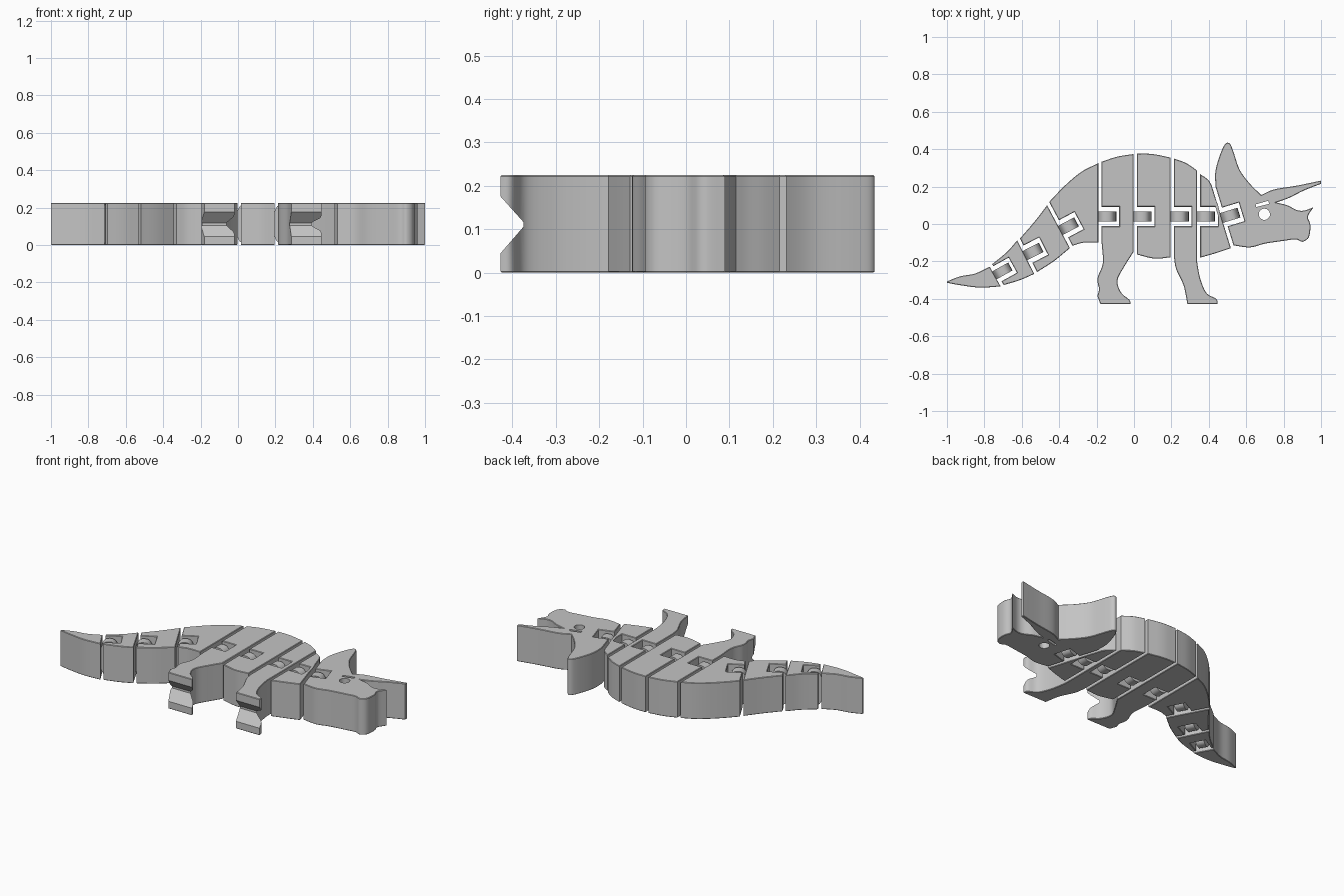
import bpy
import bmesh
from math import radians, cos, sin, pi
from mathutils import Matrix, Vector

HEIGHT = 0.225      # thickness of the flat body
GAP = 0.009         # half the slit between two segments
SOCKET = 0.103      # how far a socket reaches into its segment
X, Y, Z = Vector((1, 0, 0)), Vector((0, 1, 0)), Vector((0, 0, 1))

cube = bpy.data.objects.get("Cube")
if cube:
    bpy.data.objects.remove(cube, do_unlink=True)

grey = bpy.data.materials.new("plain_grey")
grey.use_nodes = True
colour = (0.55, 0.55, 0.55, 1)
grey.diffuse_color = colour
grey.node_tree.nodes["Principled BSDF"].inputs["Base Color"].default_value = colour


def frame(origin, ax, ay, az):
    """Matrix that maps local axes to the given directions."""
    m = Matrix((ax, ay, az)).transposed().to_4x4()
    m.translation = Vector(origin)
    return m


def smooth_run(points, steps=5):
    """Catmull-Rom curve through a few points."""
    p = [Vector(q) for q in points]
    if len(p) < 3:
        return p
    p = [2 * p[0] - p[1]] + p + [2 * p[-1] - p[-2]]
    out = []
    for a, b, c, d in zip(p, p[1:], p[2:], p[3:]):
        for i in range(steps):
            t = i / steps
            out.append((2 * b + (c - a) * t + (2 * a - 5 * b + 4 * c - d) * t ** 2
                        + (3 * b - a - 3 * c + d) * t ** 3) / 2)
    return out + [p[-2]]


def prism(name, outline, depth, matrix, bevel=0.0):
    """Extrude a closed outline, centred on its own plane."""
    bm = bmesh.new()
    pts = []
    for q in outline:
        if not pts or (Vector(q) - pts[-1]).length > 0.002:
            pts.append(Vector(q))
    face = bm.faces.new([bm.verts.new((q[0], q[1], -depth / 2)) for q in pts])
    new = bmesh.ops.extrude_face_region(bm, geom=[face])["geom"]
    bmesh.ops.translate(bm, vec=Z * depth,
                        verts=[v for v in new if isinstance(v, bmesh.types.BMVert)])
    bmesh.ops.recalc_face_normals(bm, faces=bm.faces)
    if bevel:
        rim = [e for e in bm.edges if abs(e.verts[0].co.z - e.verts[1].co.z) < depth / 2]
        bmesh.ops.bevel(bm, geom=rim, offset=bevel, segments=1, affect='EDGES',
                        clamp_overlap=True)
    bm.transform(matrix)
    bmesh.ops.recalc_face_normals(bm, faces=bm.faces)
    mesh = bpy.data.meshes.new(name)
    bm.to_mesh(mesh)
    bm.free()
    mesh.materials.append(grey)
    obj = bpy.data.objects.new(name, mesh)
    bpy.context.collection.objects.link(obj)
    return obj


def activate(obj):
    bpy.ops.object.select_all(action='DESELECT')
    obj.select_set(True)
    bpy.context.view_layer.objects.active = obj


def carve(obj, cutter):
    """Subtract the cutter and throw it away."""
    cutter.hide_render = True
    mod = obj.modifiers.new("carve", 'BOOLEAN')
    mod.operation, mod.solver, mod.object = 'DIFFERENCE', 'EXACT', cutter
    activate(obj)
    bpy.ops.object.modifier_apply(modifier=mod.name)
    bpy.data.objects.remove(cutter, do_unlink=True)


class Joint:
    """A slit across the body, with a link reaching forward into a socket."""

    def __init__(self, x, y, angle, half=0.052):
        self.p, a = Vector((x, y)), radians(angle)
        self.d, self.v = Vector((cos(a), sin(a))), Vector((-sin(a), cos(a)))
        self.half = half

    def at(self, u, v):
        return self.p + self.d * u + self.v * v

    def snap(self, point, u):
        return self.at(u, (Vector(point) - self.p).dot(self.v))

    def socket(self):
        w = self.half
        return [self.at(u, v) for u, v in ((GAP, -w), (SOCKET, -w), (SOCKET, w), (GAP, w))]

    def link(self, name):
        # rounded hinge tongue, seen from its side
        oval = []
        for i in range(32):
            c, s = cos(i * pi / 16), sin(i * pi / 16)
            oval.append((0.036 + 0.052 * abs(c) ** 0.75 * (1 if c > 0 else -1),
                         HEIGHT / 2 + 0.106 * abs(s) ** 0.75 * (1 if s > 0 else -1)))
        d = self.d.to_3d()
        return prism(name, oval, self.half * 1.05, frame(self.p.to_3d(), d, Z, d.cross(Z)))


def segment(name, left, right, upper, lower):
    """Body piece: runs along the back, then runs along the belly, clockwise."""
    if left:
        upper[0][0] = left.snap(upper[0][0], GAP)
        lower[-1][-1] = left.snap(lower[-1][-1], GAP)
    if right:
        upper[-1][-1] = right.snap(upper[-1][-1], -GAP)
        lower[0][0] = right.snap(lower[0][0], -GAP)
    outline = [q for run in upper + lower for q in smooth_run(run)]
    if left:
        outline += left.socket()
    return prism(name, outline, HEIGHT, Matrix.Translation(Z * HEIGHT / 2), 0.003)


tail_a = Joint(-.738, -.270, 29, 0.046)
tail_b = Joint(-.575, -.165, 27)
tail_c = Joint(-.385, -.030, 28)
hip, waist, chest, shoulder = [Joint(x, .04, 0) for x in (-.182, .006, .205, .345)]
neck_joint = Joint(.477, .035, 17)

# Tail
parts = [
    segment("tail_tip", None, tail_a,
            [[(-1, -.307), (-.93, -.28), (-.85, -.265), (-.765, -.225)]],
            [[(-.715, -.335), (-.825, -.34), (-.93, -.327), (-1, -.314)]]),
    segment("tail_middle", tail_a, tail_b,
            [[(-.75, -.21), (-.68, -.15), (-.62, -.085)]],
            [[(-.53, -.265), (-.61, -.3), (-.70, -.328)]]),
    segment("tail_base", tail_b, tail_c,
            [[(-.605, -.075), (-.53, .015), (-.465, .1)]],
            [[(-.345, -.13), (-.43, -.2), (-.515, -.255)]]),
    # Trunk
    segment("rump", tail_c, hip,
            [[(-.45, .12), (-.37, .205), (-.28, .28), (-.19, .325)]],
            [[(-.19, -.1), (-.27, -.1), (-.33, -.117)]]),
    segment("belly", waist, chest,
            [[(.015, .376), (.1, .374), (.195, .355)]],
            [[(.195, -.178), (.11, -.185), (.015, -.163)]]),
    segment("neck", shoulder, neck_joint,
            [[(.355, .267), (.395, .238), (.42, .21)]],
            [[(.515, -.13), (.44, -.155), (.355, -.18)]]),
]

# Trunk pieces that carry the legs
hind = segment("hind_leg_segment", hip, waist,
               [[(-.173, .333), (-.09, .36), (-.003, .374)]],
               [[(-.003, -.15), (-.05, -.225), (-.088, -.3), (-.07, -.365), (-.025, -.405),
                 (-.018, -.427)],
                [(-.18, -.427), (-.196, -.385)],
                [(-.186, -.35), (-.195, -.29), (-.167, -.21), (-.173, -.1)]])
front = segment("front_leg_segment", chest, shoulder,
                [[(.215, .35), (.28, .325), (.335, .287)]],
                [[(.335, -.19), (.345, -.25), (.36, -.31), (.39, -.372), (.44, -.4),
                  (.447, -.427)],
                 [(.285, -.427), (.275, -.37), (.262, -.32), (.225, -.24), (.215, -.18)]])

# Head with frill, brow horns, snout and chin
head = segment("head", neck_joint, None,
               [[(.437, .2), (.435, .28), (.46, .37), (.487, .427), (.512, .43), (.532, .385),
                 (.565, .29), (.62, .215), (.68, .155)],
                [(.68, .155), (.75, .185), (.87, .205), (1, .232)],
                [(1, .215), (.91, .18), (.83, .14), (.76, .115)]],
               [[(.76, .115), (.82, .1), (.87, .075), (.91, .072), (.96, .09)],
                [(.96, .09), (.93, .04), (.943, -.005), (.935, -.07), (.9, -.095),
                 (.865, -.082), (.8, -.09), (.7, -.105), (.62, -.125), (.53, -.115)]])
parts += [hind, front, head]

# V grooves that split each foot and the horn into a pair
groove = [(.052, .105), (.052, .117), (0, .175), (-.02, .198), (-.02, .022), (0, .045)]
for leg, x in ((hind, -.1), (front, .36)):
    carve(leg, prism("foot_groove", groove, 0.3, frame((x, -.427, 0), Y, Z, X)))
carve(head, prism("horn_groove", [(u * 0.8, v) for u, v in groove], 0.2,
                  frame((1, .22, 0), -X, Z, Y)))

# Eye hole and brow slit
ring = [(.697 + .03 * cos(i * pi / 16), .052 + .03 * sin(i * pi / 16)) for i in range(32)]
brow = [(.653, .09), (.722, .108), (.718, .124), (.65, .105)]
for shape in (ring, brow):
    carve(head, prism("eye_cutter", shape, 1, Matrix.Identity(4)))

# Hinge links
joints = dict(tail_tip=tail_a, tail_middle=tail_b, tail_base=tail_c, hip=hip, waist=waist,
              chest=chest, shoulder=shoulder, neck=neck_joint)
parts += [joint.link(name + "_link") for name, joint in joints.items()]

for part in parts:
    activate(part)
    bpy.ops.object.shade_smooth_by_angle(angle=radians(30))
